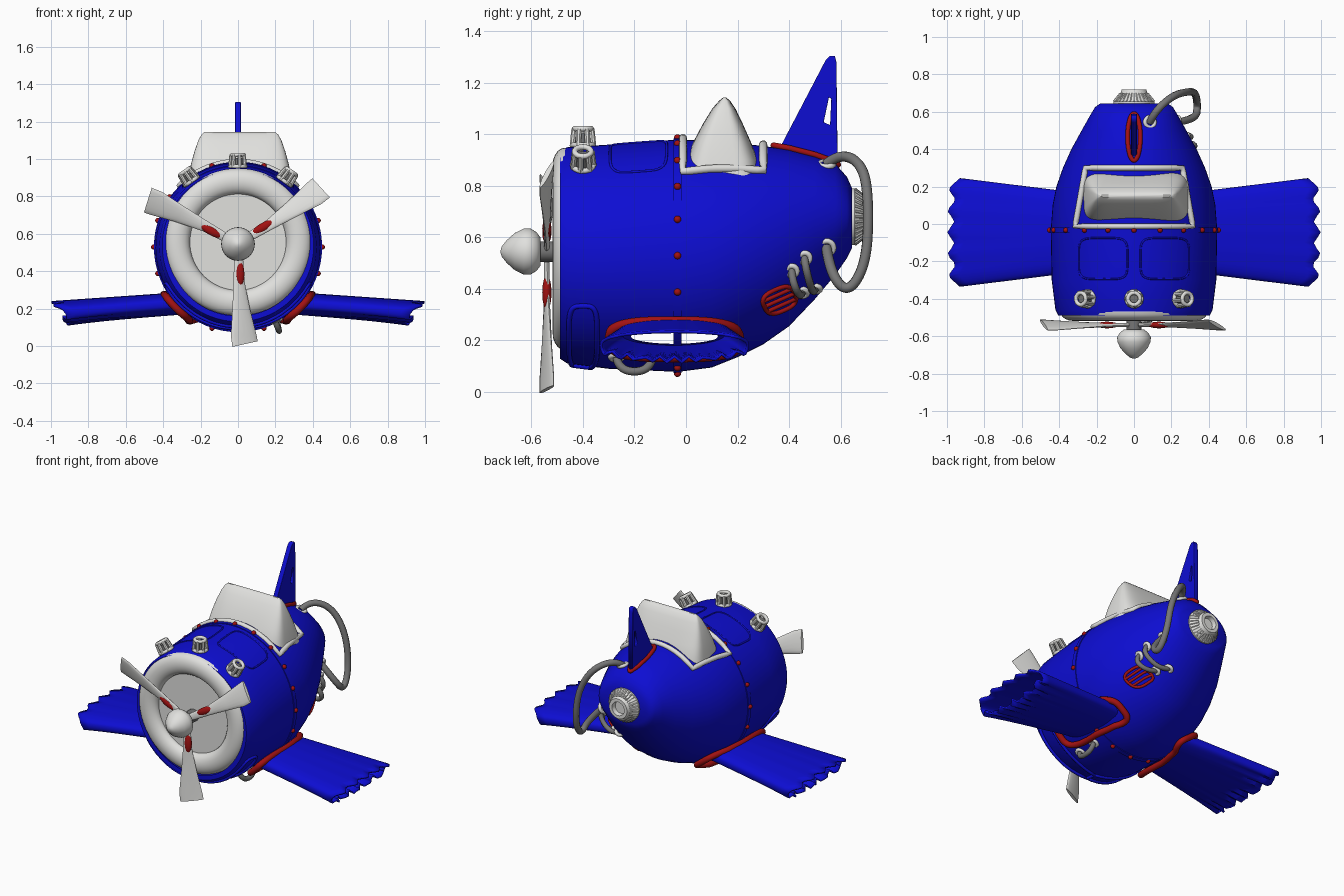
import bpy, bmesh
from math import sin, cos, pi, radians, asin, acos, tau, copysign
from mathutils import Vector, Matrix

if "Cube" in bpy.data.objects:
    bpy.data.objects.remove(bpy.data.objects["Cube"])


def material(name, rgb):
    m = bpy.data.materials.new(name)
    m.use_nodes = True
    m.diffuse_color = (*rgb, 1)
    m.node_tree.nodes["Principled BSDF"].inputs["Base Color"].default_value = (*rgb, 1)
    return m


blue = material("blue_paint", (0.004, 0.004, 0.65))
white = material("off_white", (0.75, 0.75, 0.73))
grey = material("grey_metal", (0.18, 0.18, 0.18))
red = material("red_trim", (0.36, 0.006, 0.006))


def finish(name, bm, mat, angle=40):
    bmesh.ops.recalc_face_normals(bm, faces=bm.faces)
    me = bpy.data.meshes.new(name)
    bm.to_mesh(me)
    bm.free()
    me.materials.append(mat)
    me.shade_smooth()
    me.set_sharp_from_angle(angle=radians(angle))
    ob = bpy.data.objects.new(name, me)
    bpy.context.collection.objects.link(ob)
    return ob


def loft(name, rings, mat, cap=True):
    """Skin a list of equal closed rings of points."""
    bm = bmesh.new()
    rows = [[bm.verts.new(p) for p in ring] for ring in rings]
    n = len(rows[0])
    for a, b in zip(rows, rows[1:]):
        for i in range(n):
            j = (i + 1) % n
            bm.faces.new((a[i], a[j], b[j], b[i]))
    if cap:
        bm.faces.new(rows[0])
        bm.faces.new(rows[-1])
    return finish(name, bm, mat)


def lathe(name, profile, z, mat, n=40):
    """Revolve (y, radius) pairs round a fore-and-aft axis."""
    return loft(name, [[(r * cos(tau * i / n), y, z + r * sin(tau * i / n)) for i in range(n)]
                       for y, r in profile], mat)


def rod(name, p, q, r, mat, n=16):
    p, q = Vector(p), Vector(q)
    bm = bmesh.new()
    turn = (q - p).to_track_quat('Z', 'Y').to_matrix().to_4x4()
    bmesh.ops.create_cone(bm, cap_ends=True, segments=n, radius1=r, radius2=r,
                          depth=(q - p).length, matrix=Matrix.Translation((p + q) / 2) @ turn)
    return finish(name, bm, mat)


def ball(name, scale, matrix, mat):
    bm = bmesh.new()
    bmesh.ops.create_uvsphere(bm, u_segments=16, v_segments=10, radius=1,
                              matrix=matrix @ Matrix.Diagonal((*scale, 1)))
    return finish(name, bm, mat)


def tube(name, points, r, mat, cyclic=False, smooth=False):
    cu = bpy.data.curves.new(name, 'CURVE')
    cu.dimensions = '3D'
    cu.bevel_depth, cu.bevel_resolution, cu.use_fill_caps = r, 3, True
    sp = cu.splines.new('NURBS' if smooth else 'POLY')
    sp.points.add(len(points) - 1)
    for sp_point, p in zip(sp.points, points):
        sp_point.co = (*p, 1)
    sp.use_cyclic_u = cyclic
    if smooth:
        sp.order_u, sp.use_endpoint_u, sp.resolution_u = 3, True, 10
    cu.materials.append(mat)
    ob = bpy.data.objects.new(name, cu)
    bpy.context.collection.objects.link(ob)
    return ob


def collar(name, centre, normal, big, small, mat):
    turn = Vector(normal).to_track_quat('Z', 'Y')
    ring = [Vector(centre) + turn @ Vector((big * cos(tau * i / 24), big * sin(tau * i / 24), 0))
            for i in range(24)]
    return tube(name, ring, small, mat, cyclic=True)


def power(v, e):
    return copysign(abs(v) ** e, v)


# Fuselage stations: y, half width, bottom, top
STATIONS = [(-.49, .405, .13, .94), (-.46, .42, .11, .95), (-.3, .44, .09, .96), (-.03, .445, .078, .98),
            (.1, .435, .095, .975), (.2, .415, .135, .965), (.3, .38, .185, .955), (.4, .335, .255, .94),
            (.5, .28, .36, .915), (.58, .235, .455, .885), (.625, .208, .52, .835), (.645, .18, .56, .79)]


def section(y):
    y = min(max(y, STATIONS[0][0]), STATIONS[-1][0])
    for a, b in zip(STATIONS, STATIONS[1:]):
        if y <= b[0]:
            t = (y - a[0]) / (b[0] - a[0])
            w, lo, hi = (a[k] + (b[k] - a[k]) * t for k in (1, 2, 3))
            return w, (lo + hi) / 2, (hi - lo) / 2


def skin(y, a, off=0.0):
    w, c, h = section(y)
    return Vector(((w + off) * cos(a), y, c + (h + off) * sin(a)))


def side(y, z, off=0.0):
    w, c, h = section(y)
    return skin(y, asin(max(-1, min(1, (z - c) / h))), off)


def top(x, y, off=0.0):
    return skin(y, acos(max(-1, min(1, x / section(y)[0]))), off)


def mirrored(p, s):
    return Vector((p[0] * s, p[1], p[2]))


# Body: outer skin, plus an inner wall running back to the engine bulkhead
N = 64
angles = [tau * i / N for i in range(N)]
inner = [[skin(y, a, -.03) for a in angles] for y in (-.3, -.46, -.49)]
body = loft("fuselage", inner + [[skin(s[0], a) for a in angles] for s in STATIONS], blue)

# Opening through the body between the hollow wings
cutter = loft("wing_tunnel_cutter", [[(x, -.045 + .17 * cos(a), .225 + .042 * power(sin(a), .7)) for a in angles]
                                     for x in (-.6, .6)], blue)
cut = body.modifiers.new("tunnel", 'BOOLEAN')
cut.operation, cut.object, cut.solver = 'DIFFERENCE', cutter, 'EXACT'
bpy.context.view_layer.objects.active = body
bpy.ops.object.modifier_apply(modifier="tunnel")
bpy.data.objects.remove(cutter)
body.data.set_sharp_from_angle(angle=radians(40))

# Seam band with rivets
loft("seam_band", [[skin(y, a, o) for a in angles] for y, o in ((-.048, -.01), (-.048, .005), (-.018, .005), (-.018, -.01))],
     blue, cap=False)
for i in range(20):
    ball("seam_rivet", (.014,) * 3, Matrix.Translation(skin(-.033, tau * i / 20, .006)), red)

# Wings: hollow, flaring to a wavy tip, with a red root gasket
for s, label in ((1, "left"), (-1, "right")):
    rings = []
    for i in range(15):
        t = i / 14
        ring = []
        for a in angles:
            c, v = cos(a), power(sin(a), .7)
            ripple = .012 * cos(30 * c) * t ** 4 if v < 0 else 0
            ring.append((s * (.2 + (.745 + .035 * v + .018 * cos(5 * pi * c)) * t),
                         -.045 + (.2 + .09 * t) * c, .235 - .055 * t + .06 * v + ripple))
        rings.append(ring)
    wing = loft(label + "_wing", rings, blue, cap=False)
    shell = wing.modifiers.new("shell", 'SOLIDIFY')
    shell.thickness, shell.offset = .012, -1
    tube(label + "_wing_gasket", [mirrored(side(-.045 + .25 * power(cos(a), .7), .222 + .066 * power(sin(a), .6), .025), s)
                                  for a in angles], .02, red, cyclic=True)
    # Raised panel outlines on the cowl side and the hood
    tube(label + "_cowl_panel", [mirrored(side(-.4 + .055 * power(cos(a), .5), .215 + .12 * power(sin(a), .5), .004), s)
                                 for a in angles], .01, blue, cyclic=True)
    tube(label + "_hood_panel", [mirrored(top(.165 + .13 * power(cos(a), .4), -.185 + .11 * power(sin(a), .4)), s)
                                 for a in angles], .005, blue, cyclic=True)

# Intake ring
ring = lathe("intake_ring", [(-.47 + .048 * sin(tau * i / 20), .325 + .068 * cos(tau * i / 20)) for i in range(21)],
             .555, white, 64)

# Engine: stepped hub and five radial cylinders
HUB = .545
lathe("engine_hub", [(-.28, .2), (-.38, .2), (-.4, .18), (-.4, .15), (-.43, .14), (-.43, .1), (-.46, .09), (-.46, .03)], HUB, grey)
for i in range(5):
    a = radians(90 + 72 * i)
    d = Vector((cos(a), 0, sin(a)))
    base = Vector((0, -.35, HUB))
    rod("engine_cylinder", base + d * .1, base + d * .37, .055, grey)

# Propeller: spinner, shaft and three twisted blades with red marks
lathe("spinner", [(-.72, .004), (-.715, .02), (-.695, .045), (-.665, .072), (-.63, .089), (-.605, .09), (-.58, .075), (-.565, .055)],
      HUB, white)
rod("propeller_shaft", (0, -.57, HUB), (0, -.44, HUB), .04, grey)
BLADE = [(.04, -.02, .025, 0), (.2, -.024, .035, .006), (.35, -.03, .065, .016), (.49, -.038, .1, .026), (.535, -.03, .105, .026)]
for a in (-90, 30, 150):
    spin = Matrix.Translation((0, -.54, HUB)) @ Matrix.Rotation(radians(-a), 4, 'Y')
    rings = []
    for r, lo, hi, twist in BLADE:
        ring = []
        for k in range(16):
            c, v = cos(tau * k / 16), sin(tau * k / 16)
            lean = .03 * c if r > .5 else 0
            ring.append(spin @ Vector((r - lean * .5, twist * c + .011 * v, (lo + hi) / 2 + (hi - lo) / 2 * c)))
        rings.append(ring)
    loft("propeller_blade", rings, white)
    ball("blade_mark", (.068, .018, .024), spin @ Matrix.Translation((.16, 0, .01)), red)

# Exhaust cups over the nose
for a in (55, 90, 125):
    d = Vector((cos(radians(a)), 0, sin(radians(a))))
    foot = skin(-.4, radians(a), -.01)
    turn = d.to_track_quat('Z', 'Y')
    rod("exhaust_core", foot, foot + d * .06, .028, grey)
    for h, big in ((.015, .04), (.078, .032)):
        collar("exhaust_ring", foot + d * h, d, big, .011, white)
    for i in range(7):
        out = turn @ Vector((cos(tau * i / 7), sin(tau * i / 7), 0))
        rod("exhaust_rib", foot + out * .042 + d * .01, foot + out * .035 + d * .078, .011, white, 8)

# Canopy and its frame
levels = [(.84, .14, .285, .15), (.9, .14, .275, .14), (.97, .14, .262, .112), (1.04, .143, .243, .078),
          (1.1, .147, .222, .045), (1.13, .15, .205, .022), (1.143, .15, .19, .006)]
loft("canopy", [[(.01 + hx * power(cos(a), .45), yc + hy * power(sin(a), .45), z) for a in angles]
                for z, yc, hx, hy in levels], white)
corners = [Vector(p) for p in ((-.31, -.012), (.31, -.012), (.255, .3), (-.255, .3))]
frame = []
for p, q in zip(corners, corners[1:] + corners[:1]):
    frame += [top(*p.lerp(q, i / 12), .006) for i in range(12)]
tube("canopy_frame", frame, .016, white, cyclic=True)

# Tail fin with a slot, and its gasket
fin = bpy.data.curves.new("tail_fin", 'CURVE')
fin.dimensions, fin.fill_mode, fin.extrude, fin.bevel_depth = '2D', 'BOTH', .012, .004
outline = [(.36, .9), (.37, .95), (.545, 1.285), (.56, 1.3), (.575, 1.3), (.58, 1.28), (.585, .85)]
slot = [(.53, 1.045), (.552, 1.15), (.568, 1.14), (.563, 1.03)]
for pts in (outline, slot):
    sp = fin.splines.new('POLY')
    sp.points.add(len(pts) - 1)
    for v, (y, z) in zip(sp.points, pts):
        v.co = (y, z, 0, 1)
    sp.use_cyclic_u = True
fin.materials.append(blue)
fin_ob = bpy.data.objects.new("tail_fin", fin)
fin_ob.rotation_euler = (pi / 2, 0, pi / 2)
bpy.context.collection.objects.link(fin_ob)
tube("fin_gasket", [top(.033 * cos(a), .465 + .125 * sin(a), .008) for a in angles], .012, red, cyclic=True)

# Ribbed tail cap
lathe("tail_cap", [(.63, .11), (.655, .11), (.7, .072), (.718, .066), (.718, .045), (.69, .04)], .68, white)
for i in range(32):
    d = Vector((cos(tau * i / 32), 0, sin(tau * i / 32)))
    c = Vector((0, 0, .68))
    rod("cap_rib", c + d * .108 + Vector((0, .655, 0)), c + d * .074 + Vector((0, .698, 0)), .006, white, 6)


# Hoses with ports
def hose(name, start, end, middle, r):
    tube(name, [start] + middle + [end], r, grey, smooth=True)
    for p in (start, end):
        w, c, h = section(p[1])
        collar("hose_port", p, (p[0], 0, p[2] - c), r * 1.4, .011, white)


hose("tail_hose", top(.085, .545), side(.545, .56),
     [Vector(p) for p in ((.11, .6, .93), (.21, .69, .88), (.3, .71, .72), (.33, .7, .5), (.34, .63, .38), (.33, .56, .46))], .02)
for y, z, y2, z2 in ((.46, .52, .5, .4), (.41, .47, .45, .385)):
    hose("side_hose", side(y, z), side(y2, z2),
         [side(y + .005, z - .02, .06), side(y2 - .005, z2 + .02, .06)], .015)
hose("belly_hose", side(-.27, .135), side(-.13, .135), [Vector((.22, -.26, .08)), Vector((.22, -.14, .08))], .016)


# Side vent with slats
def vent_point(u, v):
    return side(.363 + u * .9 - v * .4, .36 + u * .4 + v * .9, .006)


tube("vent_frame", [vent_point(.065 * power(cos(a), .7), .043 * power(sin(a), .7)) for a in angles], .009, red, cyclic=True)
for v in (-.021, 0, .021):
    tube("vent_slat", [vent_point(u * .02, v) for u in range(-3, 4)], .008, red)
